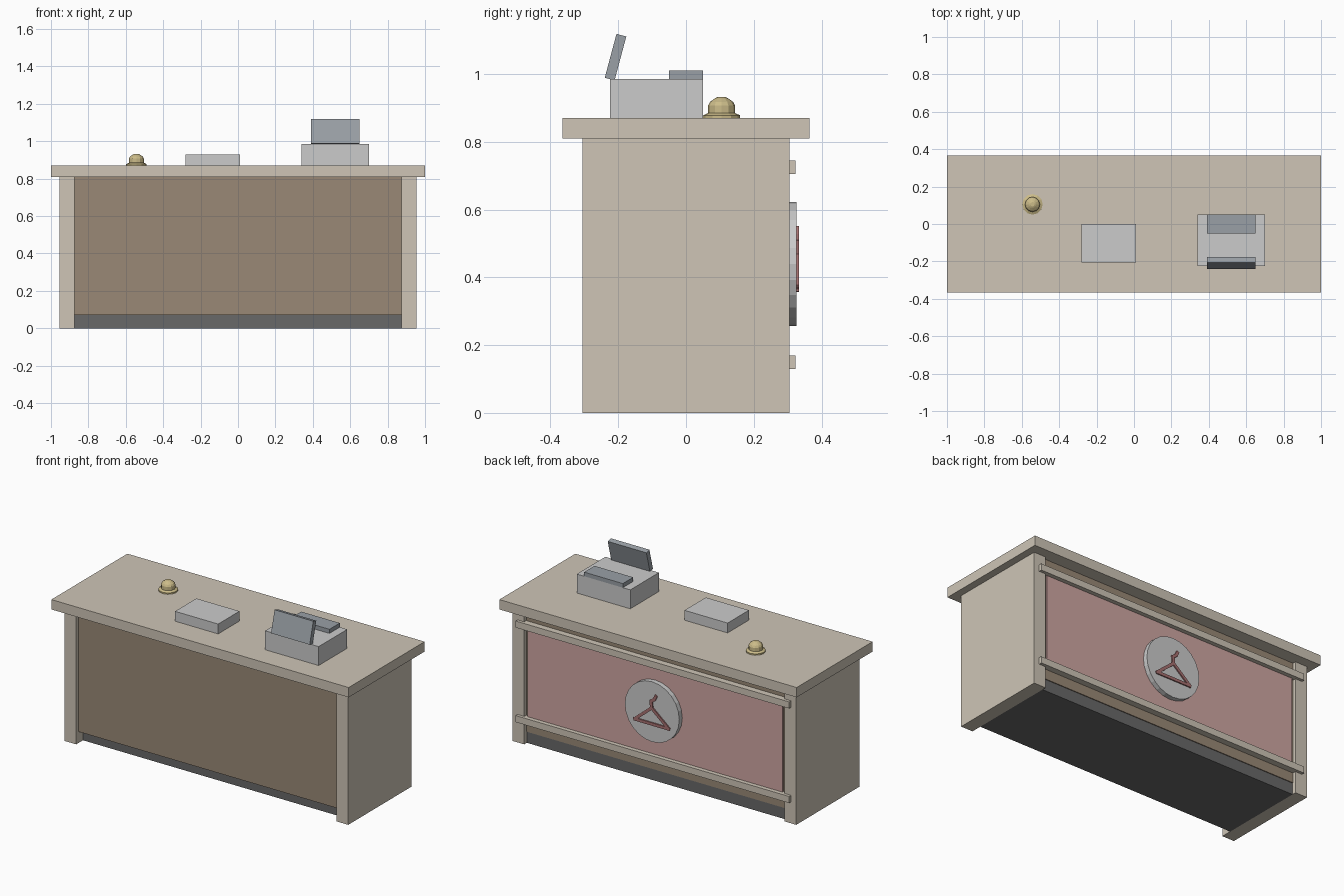
import bpy, bmesh, math
from mathutils import Matrix, Vector

if "Cube" in bpy.data.objects:
    bpy.data.objects.remove(bpy.data.objects["Cube"])


def mat(name, rgb):
    m = bpy.data.materials.new(name)
    m.diffuse_color = (*rgb, 1)
    m.use_nodes = True
    m.node_tree.nodes["Principled BSDF"].inputs["Base Color"].default_value = m.diffuse_color
    return m


TAN = mat("tan_wood", (0.62, 0.56, 0.47))
BROWN = mat("brown_wood", (0.32, 0.25, 0.18))
DARK = mat("dark_base", (0.14, 0.14, 0.14))
PINK = mat("pink_panel", (0.62, 0.38, 0.36))
LIGHT = mat("light_grey", (0.65, 0.65, 0.62))
SLATE = mat("slate", (0.32, 0.35, 0.38))
GOLD = mat("brass", (0.60, 0.50, 0.25))
RED = mat("dark_red", (0.38, 0.16, 0.16))


def finish(bm, name, material):
    bmesh.ops.recalc_face_normals(bm, faces=bm.faces)
    me = bpy.data.meshes.new(name)
    bm.to_mesh(me)
    bm.free()
    ob = bpy.data.objects.new(name, me)
    bpy.context.collection.objects.link(ob)
    me.materials.append(material)
    return ob


def box(name, x, y, z, material, rot=None):
    """Box from (min, max) ranges, optionally rotated about its centre."""
    bm = bmesh.new()
    size = [b - a for a, b in (x, y, z)]
    centre = Vector([(a + b) / 2 for a, b in (x, y, z)])
    m = Matrix.Translation(centre) @ (rot or Matrix.Identity(4)) @ Matrix.Diagonal((*size, 1))
    bmesh.ops.create_cube(bm, size=1, matrix=m)
    return finish(bm, name, material)


def lathe(name, profile, sides, matrix, material):
    """Revolve (radius, height) points around local z."""
    bm = bmesh.new()
    verts = [bm.verts.new((r, 0, h)) for r, h in profile]
    edges = [bm.edges.new(pair) for pair in zip(verts, verts[1:])]
    bmesh.ops.spin(bm, geom=verts + edges, cent=(0, 0, 0), axis=(0, 0, 1),
                   angle=math.tau, steps=sides)
    bmesh.ops.remove_doubles(bm, verts=bm.verts, dist=1e-5)
    bm.transform(matrix)
    return finish(bm, name, material)


# Counter carcass
box("countertop", (-1, 1), (-0.365, 0.365), (0.81, 0.87), TAN)
for side, s in (("left", -1), ("right", 1)):
    box(side + "_side_panel", sorted((s * 0.875, s * 0.955)), (-0.305, 0.305), (0, 0.81), TAN)
box("cabinet_body", (-0.875, 0.875), (-0.285, 0.285), (0.07, 0.81), BROWN)
box("plinth", (-0.875, 0.875), (-0.24, 0.28), (0, 0.07), DARK)

# Customer side: coloured panel between two rails
box("accent_panel", (-0.857, 0.857), (0.28, 0.297), (0.16, 0.715), PINK)
for name, z in (("lower_rail", 0.13), ("upper_rail", 0.705)):
    box(name, (-0.92, 0.92), (0.285, 0.323), (z, z + 0.04), TAN)

# Round plaque with a hanger made of flat bars
facing_back = Matrix.Translation((0, 0, 0.44)) @ Matrix.Rotation(-math.pi / 2, 4, 'X')
lathe("round_plaque", [(0, 0.29), (0.183, 0.29), (0.183, 0.326), (0, 0.326)], 24,
      facing_back, LIGHT)


def bar(name, a, b, w=0.018):
    dx, dz = b[0] - a[0], b[1] - a[1]
    half = math.hypot(dx, dz) / 2 + w / 3
    cx, cz = (a[0] + b[0]) / 2, (a[1] + b[1]) / 2
    box(name, (cx - half, cx + half), (0.32, 0.333), (cz - w / 2, cz + w / 2), RED,
        Matrix.Rotation(-math.atan2(dz, dx), 4, 'Y'))


bar("hanger_base", (-0.115, 0.368), (0.115, 0.368))
for side, s in (("left", -1), ("right", 1)):
    bar("hanger_" + side + "_arm", (s * 0.115, 0.368), (0, 0.465))
hook = [(0, 0.465), (0.004, 0.505), (-0.018, 0.522), (-0.028, 0.542)]
for i, (a, b) in enumerate(zip(hook, hook[1:])):
    bar(f"hanger_hook_{i + 1}", a, b)

# Service bell
lathe("service_bell",
      [(0, 0.87), (0.055, 0.87), (0.055, 0.878), (0.04, 0.885), (0.04, 0.907),
       (0.034, 0.918), (0.02, 0.928), (0.012, 0.932), (0, 0.932)], 12,
      Matrix.Translation((-0.543, 0.105, 0)), GOLD)

# Tray and cash register
box("folded_stack", (-0.28, 0.01), (-0.205, 0), (0.87, 0.93), LIGHT)
box("register_body", (0.34, 0.70), (-0.225, 0.05), (0.87, 0.985), LIGHT)
box("register_keypad", (0.39, 0.65), (-0.05, 0.05), (0.985, 1.01), SLATE)
box("register_screen", (0.39, 0.65), (-0.223, -0.193), (0.983, 1.117), SLATE,
    Matrix.Rotation(math.radians(-15), 4, 'X'))
